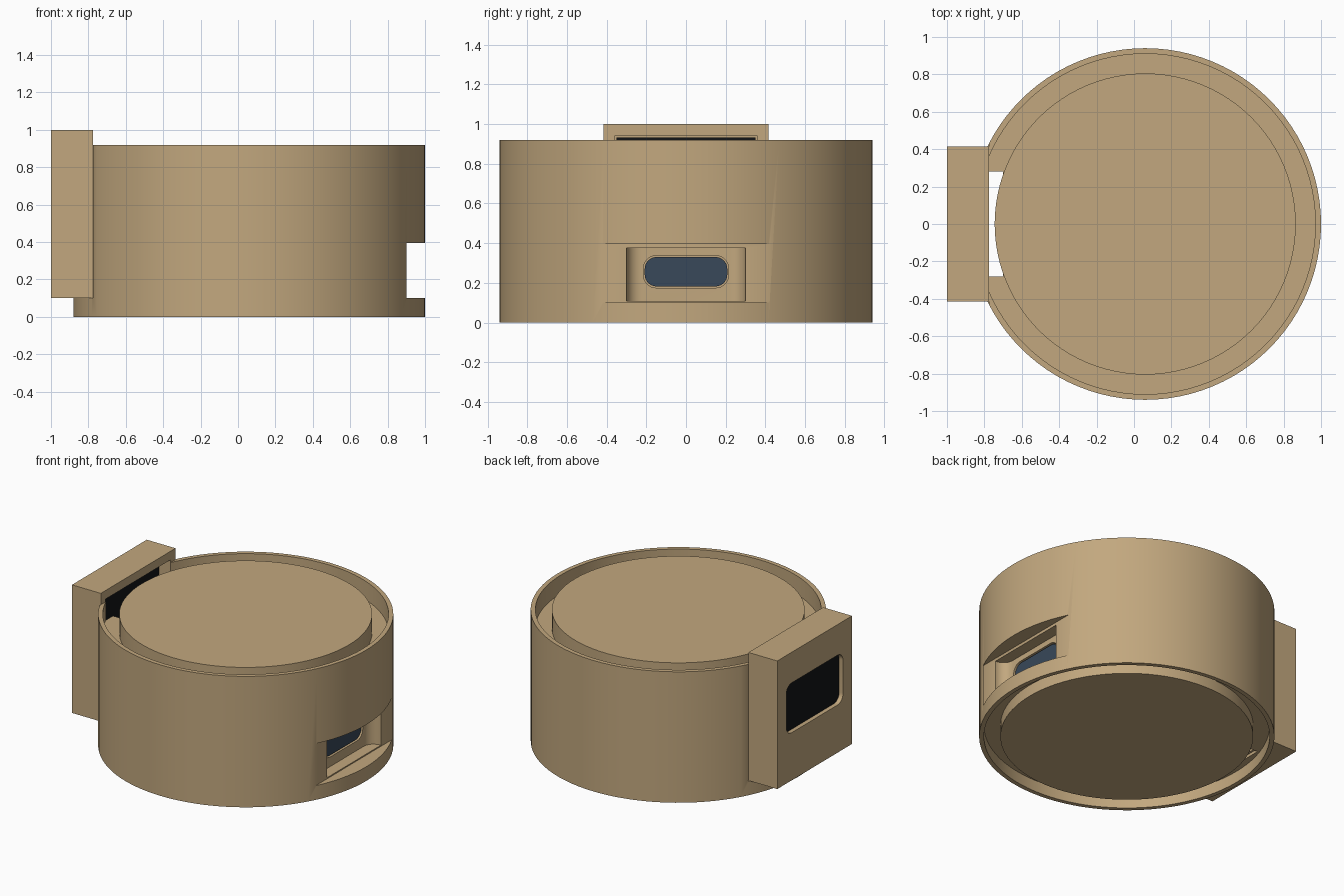
import bpy, bmesh, math

if "Cube" in bpy.data.objects:
    bpy.data.objects.remove(bpy.data.objects["Cube"])

CX, SEG = 0.06, 96


def material(name, rgb):
    m = bpy.data.materials.new(name)
    m.diffuse_color = (*rgb, 1)
    m.use_nodes = True
    m.node_tree.nodes["Principled BSDF"].inputs["Base Color"].default_value = m.diffuse_color
    return m


TAN = material("tan", (0.54, 0.39, 0.21))
BLACK = material("black", (0.006, 0.007, 0.008))
BLUE = material("dark_blue", (0.04, 0.065, 0.1))


def add(name, bm, mat):
    bmesh.ops.recalc_face_normals(bm, faces=bm.faces)
    me = bpy.data.meshes.new(name)
    bm.to_mesh(me)
    bm.free()
    ob = bpy.data.objects.new(name, me)
    bpy.context.collection.objects.link(ob)
    me.materials.append(mat)
    return ob


def box(name, xr, yr, zr, mat=TAN, axis=0, r=0):
    """Box from ranges; edges parallel to axis rounded by r."""
    bm = bmesh.new()
    bmesh.ops.create_cube(bm, size=1)
    for v in bm.verts:
        v.co = [(a + b) / 2 + c * (b - a) for (a, b), c in zip((xr, yr, zr), v.co)]
    if r:
        edges = [e for e in bm.edges
                 if abs(e.verts[0].co[axis] - e.verts[1].co[axis]) > 1e-5]
        bmesh.ops.bevel(bm, geom=edges, offset=r, segments=8, profile=0.5,
                        affect='EDGES')
    return add(name, bm, mat)


def lathe(name, profile, mat):
    """Closed (radius, z) profile revolved about the body axis."""
    bm = bmesh.new()
    rings = [[bm.verts.new((CX + p * math.cos(a), p * math.sin(a), z)) for p, z in profile]
             for a in (2 * math.pi * i / SEG for i in range(SEG))]
    n = len(profile)
    for i in range(SEG):
        A, B = rings[i], rings[(i + 1) % SEG]
        for j in range(n):
            k = (j + 1) % n
            bm.faces.new((A[j], B[j], B[k], A[k]))
    return add(name, bm, mat)


def cut(ob, *cutters):
    for c in cutters:
        c.hide_render = True
        m = ob.modifiers.new("cut", 'BOOLEAN')
        m.operation, m.solver, m.object = 'DIFFERENCE', 'EXACT', c
        bpy.context.view_layer.objects.active = ob
        bpy.ops.object.modifier_apply(modifier=m.name)


# Body: outer shell with its inner ring, and the core drum flush with the rims
shell = lathe("outer_shell", [(0.79, 0.08), (0.91, 0.08), (0.91, 0), (0.94, 0), (0.94, 0.92),
                              (0.91, 0.92), (0.91, 0.79), (0.79, 0.79)], TAN)
bm = bmesh.new()
bmesh.ops.create_cone(bm, cap_ends=True, segments=SEG, radius1=0.805, radius2=0.805, depth=0.92)
bmesh.ops.translate(bm, verts=bm.verts, vec=(CX, 0, 0.46))
core = add("core_drum", bm, TAN)

# Cutters: flat notches, stepped port recess, clear gap behind the side frame
side_notch = box("cut_side", (-1.2, -0.776), (-0.5, 0.5), (0.1, 1.2))
gap = box("cut_gap", (-0.79, -0.7), (-0.28, 0.28), (0.05, 1.2))
port_notch = box("cut_port", (0.9, 1.2), (-0.5, 0.5), (0.1, 0.395))
recess = box("cut_recess", (0.82, 1.3), (-0.3, 0.3), (0.108, 0.375), axis=2, r=0.075)
window = box("cut_window", (0.795, 0.85), (-0.215, 0.215), (0.175, 0.337), axis=0, r=0.065)
cut(shell, side_notch, gap, port_notch, recess, window)
cut(core, recess, window)
port = box("port_window", (0.78, 0.812), (-0.208, 0.208), (0.182, 0.33), BLUE, 0, 0.06)

# Side frame: window on the outside, pocket on the inside, dark screen between
frame = box("side_frame", (-1, -0.776), (-0.415, 0.415), (0.1, 1.0))
pocket = box("cut_pocket", (-0.97, -0.7), (-0.36, 0.36), (0.16, 0.94))
opening = box("cut_opening", (-1.1, -0.9), (-0.315, 0.315), (0.435, 0.785), axis=0, r=0.06)
cut(frame, pocket, opening)
screen = box("screen", (-0.969, -0.86), (-0.35, 0.35), (0.17, 0.932), BLACK)

for c in (side_notch, gap, port_notch, recess, window, pocket, opening):
    bpy.data.objects.remove(c)

# Smooth round walls, sharp rims
for ob in (shell, core, frame, port):
    bpy.ops.object.select_all(action='DESELECT')
    ob.select_set(True)
    bpy.context.view_layer.objects.active = ob
    bpy.ops.object.shade_smooth_by_angle(angle=math.radians(30))
